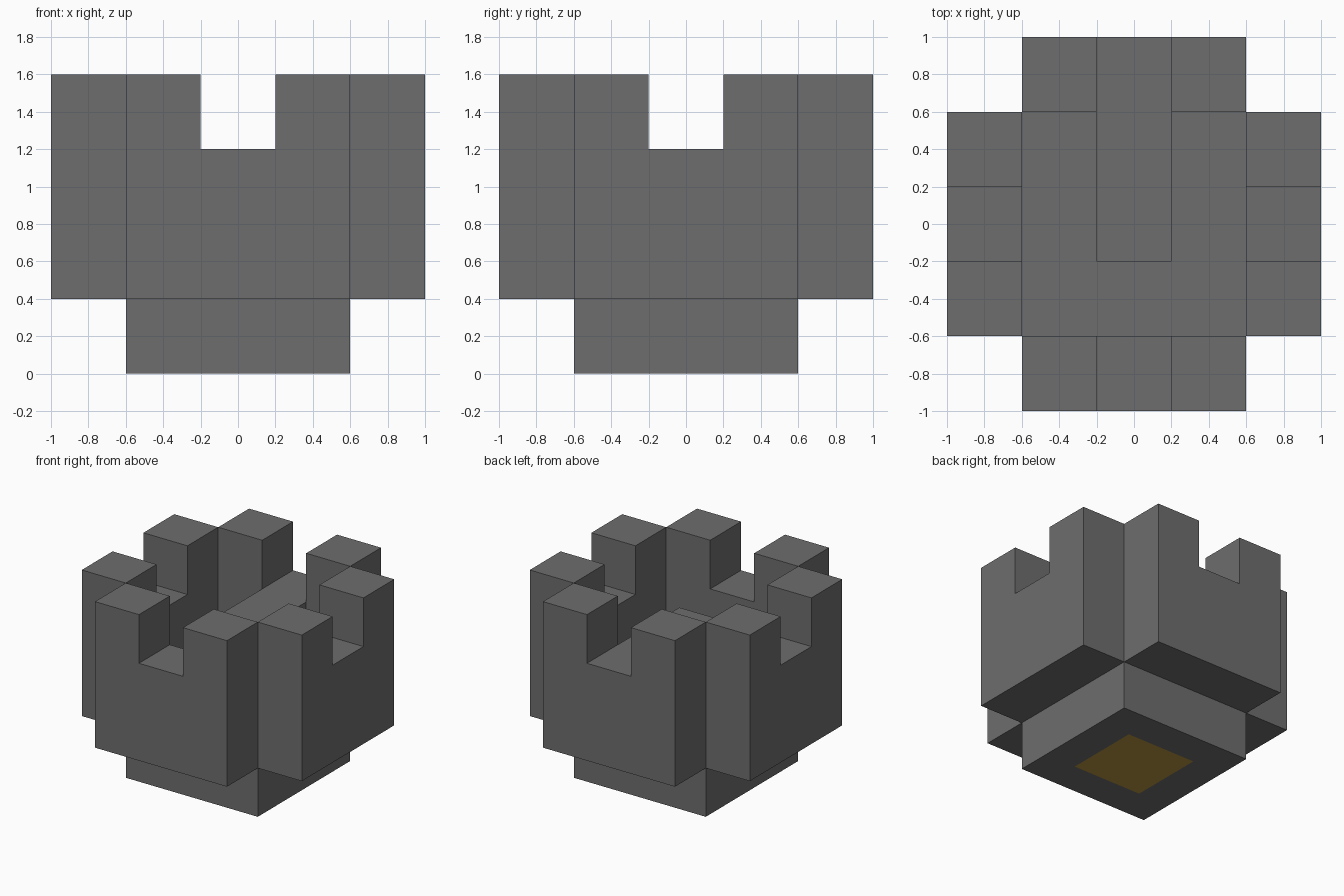
import bpy, bmesh, math
from mathutils import Matrix, Vector

if "Cube" in bpy.data.objects:
    bpy.data.objects.remove(bpy.data.objects["Cube"], do_unlink=True)

U = 0.4  # width of one block


def material(name, color):
    mat = bpy.data.materials.new(name)
    mat.use_nodes = True
    mat.diffuse_color = color
    bsdf = mat.node_tree.nodes["Principled BSDF"]
    bsdf.inputs["Base Color"].default_value = color
    bsdf.inputs["Roughness"].default_value = 0.9
    return mat


stone = material("stone_grey", (0.155, 0.155, 0.155, 1))
gold = material("gold", (0.48, 0.30, 0.055, 1))


def finish(name, bm, *mats):
    bmesh.ops.recalc_face_normals(bm, faces=bm.faces[:])
    mesh = bpy.data.meshes.new(name)
    bm.to_mesh(mesh)
    bm.free()
    for mat in mats:
        mesh.materials.append(mat)
    obj = bpy.data.objects.new(name, mesh)
    bpy.context.collection.objects.link(obj)
    return obj


def box(low, high):
    low, high = Vector(low), Vector(high)
    bm = bmesh.new()
    bmesh.ops.create_cube(bm, size=1, matrix=Matrix.Translation((low + high) / 2)
                          @ Matrix.Diagonal((*(high - low), 1)))
    return bm


# Base slab with a gold square inset in its underside
bm = box((-1.5 * U, -1.5 * U, 0), (1.5 * U, 1.5 * U, U))
bm.normal_update()
under = min(bm.faces, key=lambda f: f.normal.z)
bmesh.ops.inset_region(bm, faces=[under], thickness=U)
under.material_index = 1
finish("base", bm, stone, gold)

# Four notched walls, each a U profile extruded one block outward
profile = [(-1.5, 1), (1.5, 1), (1.5, 4), (0.5, 4),
           (0.5, 3), (-0.5, 3), (-0.5, 4), (-1.5, 4)]
for i, side in enumerate(("front", "left", "back", "right")):
    bm = bmesh.new()
    face = bm.faces.new([bm.verts.new((x * U, -2.5 * U, z * U)) for x, z in profile])
    ext = bmesh.ops.extrude_face_region(bm, geom=[face])
    verts = [v for v in ext["geom"] if isinstance(v, bmesh.types.BMVert)]
    bmesh.ops.translate(bm, verts=verts, vec=(0, U, 0))
    bmesh.ops.rotate(bm, verts=bm.verts[:], cent=(0, 0, 0),
                     matrix=Matrix.Rotation(i * math.pi / 2, 3, "Z"))
    finish(side + "_wall", bm, stone)

# Inner ridge running from the back notch to the middle
finish("inner_ridge", box((-0.5 * U, -0.5 * U, U), (0.5 * U, 1.5 * U, 3 * U)), stone)
